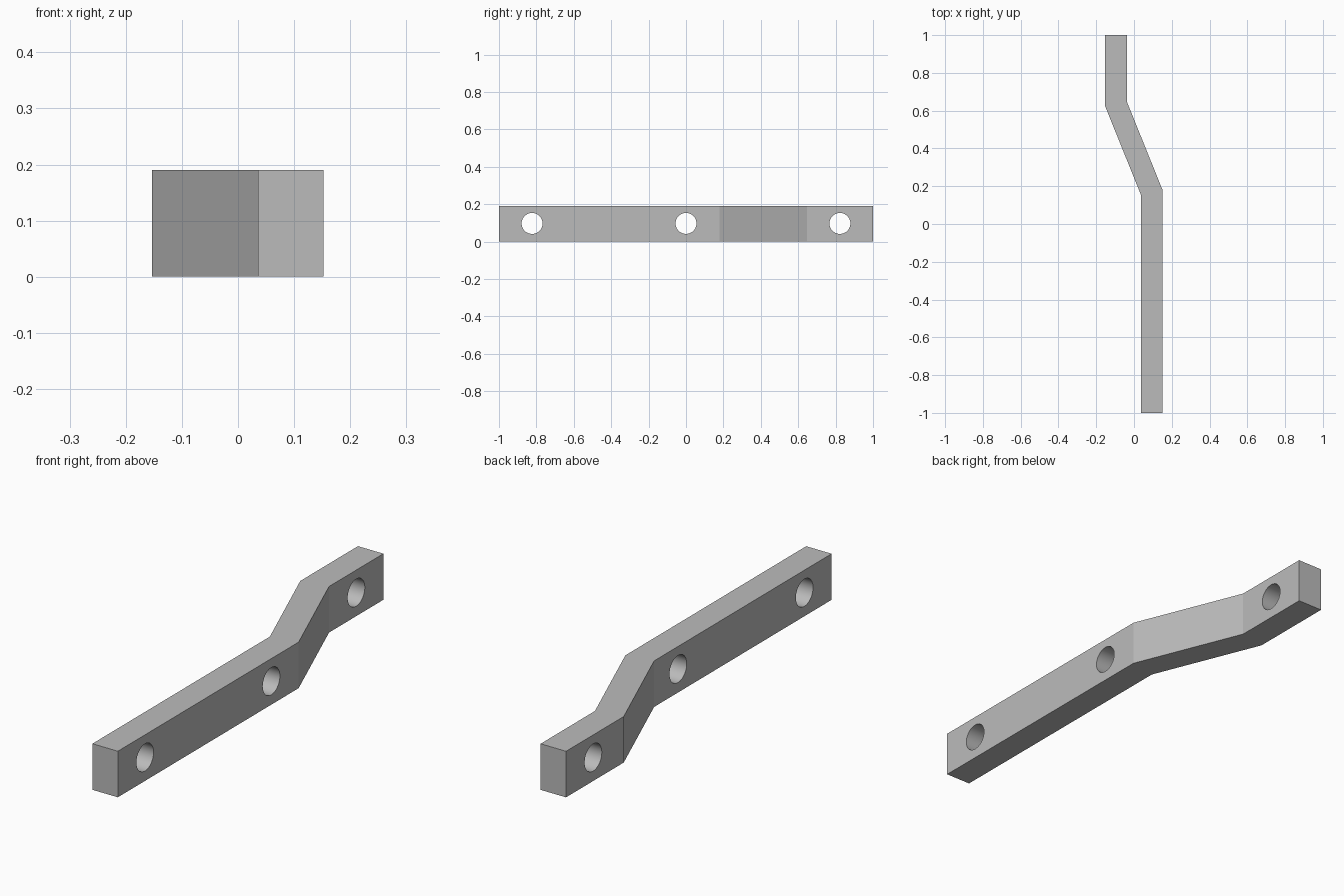
import bpy, bmesh, math
from mathutils import Matrix

if "Cube" in bpy.data.objects:
    bpy.data.objects.remove(bpy.data.objects["Cube"])

HEIGHT = 0.19

grey = bpy.data.materials.new("light_grey")
grey.diffuse_color = (0.5, 0.5, 0.5, 1)
grey.use_nodes = True
grey.node_tree.nodes["Principled BSDF"].inputs["Base Color"].default_value = grey.diffuse_color


def make_object(name, bm):
    mesh = bpy.data.meshes.new(name)
    bmesh.ops.recalc_face_normals(bm, faces=bm.faces)
    bm.to_mesh(mesh)
    bm.free()
    mesh.materials.append(grey)
    ob = bpy.data.objects.new(name, mesh)
    bpy.context.collection.objects.link(ob)
    return ob


# Offset bar: plan outline extruded upward
right_side = [(0.152, -1), (0.152, 0.178), (-0.037, 0.646), (-0.037, 1)]
left_side = [(-0.153, 1), (-0.153, 0.624), (0.036, 0.156), (0.036, -1)]
bm = bmesh.new()
outline = bm.faces.new([bm.verts.new((x, y, 0)) for x, y in right_side + left_side])
top = bmesh.ops.extrude_face_region(bm, geom=[outline])
bmesh.ops.translate(bm, vec=(0, 0, HEIGHT),
                    verts=[v for v in top["geom"] if isinstance(v, bmesh.types.BMVert)])
bar = make_object("offset_bar", bm)

# Three round holes running sideways through the bar
bm = bmesh.new()
for y in (-0.823, 0, 0.823):
    place = Matrix.Translation((0, y, HEIGHT / 2 + 0.002)) @ Matrix.Rotation(math.pi / 2, 4, 'Y')
    bmesh.ops.create_cone(bm, cap_ends=True, segments=48, radius1=0.056,
                          radius2=0.056, depth=0.6, matrix=place)
cutter = make_object("hole_cutter", bm)

cut = bar.modifiers.new("holes", 'BOOLEAN')
cut.operation = 'DIFFERENCE'
cut.solver = 'EXACT'
cut.object = cutter
bpy.context.view_layer.objects.active = bar
bar.select_set(True)
bpy.ops.object.modifier_apply(modifier=cut.name)
bpy.data.objects.remove(cutter)

# Smooth hole walls, crisp bar edges
bpy.ops.object.shade_smooth_by_angle(angle=math.radians(15))
